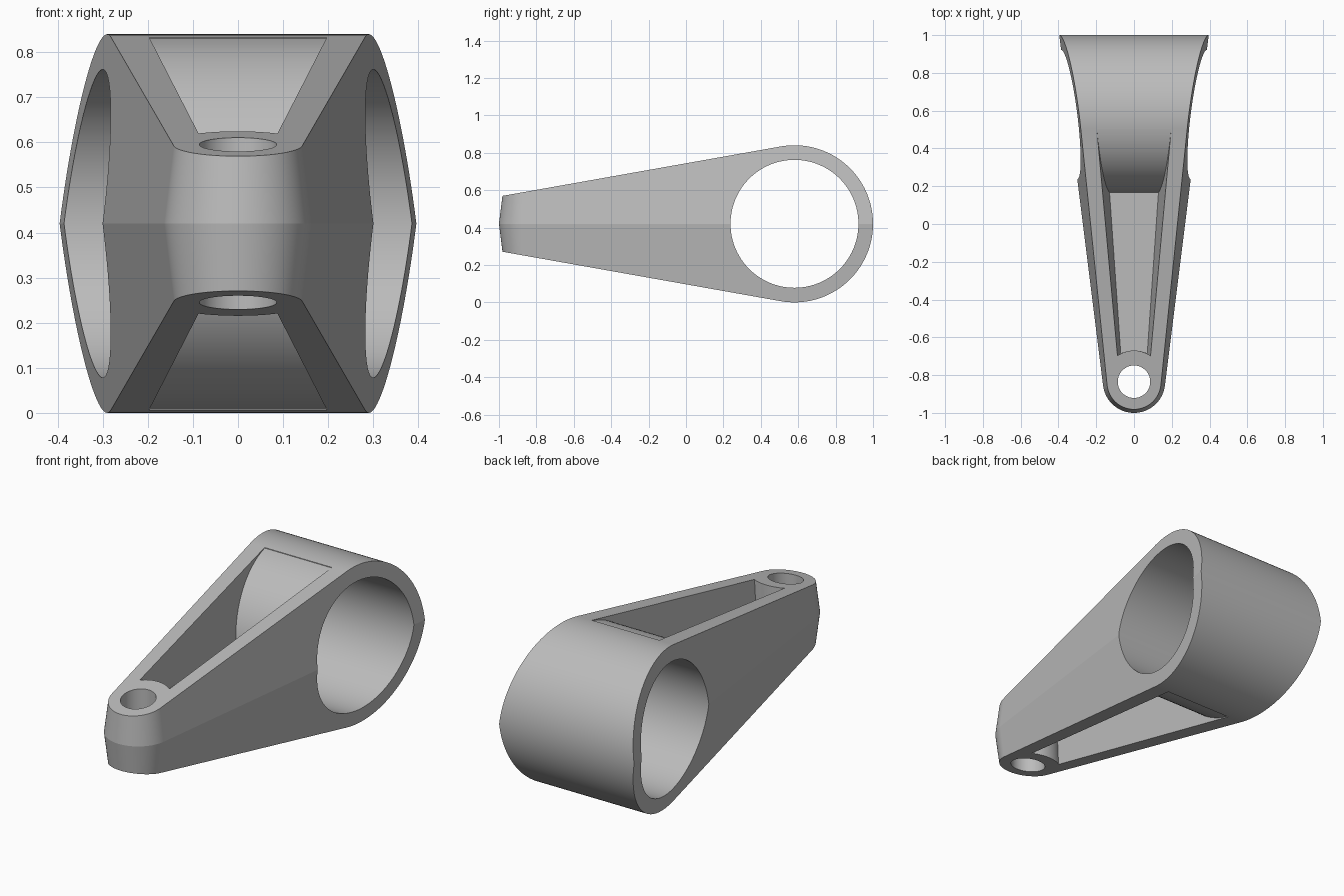
import bpy, bmesh, math
from math import sin, cos, sqrt, radians, pi

cube = bpy.data.objects.get("Cube")
if cube:
    bpy.data.objects.remove(cube, do_unlink=True)

MID = 0.42            # height of the parting plane
HUB_Y, HUB_R = 0.58, 0.42
NOSE_Y, NOSE_R = -0.835, 0.165
DRAFT = 0.125


def loft(name, rings):
    """Solid through matching closed rings of points, capped at both ends."""
    bm = bmesh.new()
    rows = [[bm.verts.new(p) for p in ring] for ring in rings]
    n = len(rows[0])
    for a, b in zip(rows, rows[1:]):
        for i in range(n):
            j = (i + 1) % n
            bm.faces.new((a[i], a[j], b[j], b[i]))
    bm.faces.new(rows[0])
    bm.faces.new(rows[-1])
    bmesh.ops.recalc_face_normals(bm, faces=bm.faces)
    mesh = bpy.data.meshes.new(name)
    bm.to_mesh(mesh)
    bm.free()
    obj = bpy.data.objects.new(name, mesh)
    bpy.context.collection.objects.link(obj)
    return obj


def combine(target, cutter, operation):
    """Apply a boolean and discard the cutter."""
    cutter.hide_render = True
    mod = target.modifiers.new("cut", 'BOOLEAN')
    mod.object, mod.operation, mod.solver = cutter, operation, 'EXACT'
    bpy.context.view_layer.objects.active = target
    bpy.ops.object.modifier_apply(modifier=mod.name)
    bpy.data.objects.remove(cutter, do_unlink=True)


def cross_cylinder(name, radius, n=96):
    """Cylinder along x at the hub centre."""
    circle = [(HUB_Y + radius * cos(2 * pi * i / n), MID + radius * sin(2 * pi * i / n)) for i in range(n)]
    return loft(name, [[(x, y, z) for y, z in circle] for x in (-0.6, 0.6)])


# Plan outline: rounded nose widening to the back, tapered above and below the parting plane
def plan_ring(z):
    r = NOSE_R - DRAFT * abs(z - MID)
    slope = math.atan(DRAFT)
    n = 48
    angles = [pi + slope + (pi - 2 * slope) * i / n for i in range(n + 1)]
    pts = [(r * cos(a), NOSE_Y + r * sin(a), z) for a in angles]
    back_x = r / cos(slope) + DRAFT * (1.1 - NOSE_Y)
    return pts + [(back_x, 1.1, z), (-back_x, 1.1, z)]


body = loft("link_arm", [plan_ring(z) for z in (-0.03, MID, 0.87)])

# Side outline: round hub with straight tangents running to the nose
tilt = radians(10.07)
n = 72
arc = [-pi / 2 - tilt + (pi + 2 * tilt) * i / n for i in range(n + 1)]
profile = [(HUB_Y + HUB_R * cos(a), MID + HUB_R * sin(a)) for a in arc]
tip = HUB_R / cos(tilt) - (HUB_Y + 1.1) * math.tan(tilt)
profile += [(-1.1, MID + tip), (-1.1, MID - tip)]
combine(body, loft("side_profile", [[(x, y, z) for y, z in profile] for x in (-0.6, 0.6)]), 'INTERSECT')


# Pockets above and below the web, ending at the nose boss and the hub wall
def pocket_ring(side, height):
    z = MID + side * height
    extra = DRAFT * (height - 0.06)
    near, far = 0.07 + extra, 0.153 + extra
    ts = [i / 10 for i in range(-10, 11)]
    pts = [(t * near, NOSE_Y + sqrt(NOSE_R ** 2 - (t * near) ** 2), z) for t in ts]
    return pts + [(far, 0.505, z), (-far, 0.505, z)]


for side in (1, -1):
    pocket = loft("pocket", [pocket_ring(side, h) for h in (0.06, 0.47)])
    combine(pocket, cross_cylinder("hub_wall", 0.417), 'DIFFERENCE')
    combine(body, pocket, 'DIFFERENCE')

# Large cross bore and small vertical bore
combine(body, cross_cylinder("hub_bore", 0.342), 'DIFFERENCE')
n = 64
bore = [(0.086 * cos(2 * pi * i / n), NOSE_Y + 0.086 * sin(2 * pi * i / n)) for i in range(n)]
combine(body, loft("nose_bore", [[(x, y, z) for x, y in bore] for z in (-0.1, 1)]), 'DIFFERENCE')

# Material and shading
grey = bpy.data.materials.new("light_grey")
grey.use_nodes = True
colour = (0.5, 0.5, 0.5, 1)
grey.diffuse_color = colour
grey.node_tree.nodes["Principled BSDF"].inputs["Base Color"].default_value = colour
body.data.materials.clear()
body.data.materials.append(grey)

bpy.ops.object.select_all(action='DESELECT')
body.select_set(True)
bpy.context.view_layer.objects.active = body
bpy.ops.object.shade_smooth_by_angle(angle=radians(10))
body.modifiers.new("even_shading", 'WEIGHTED_NORMAL').keep_sharp = True
